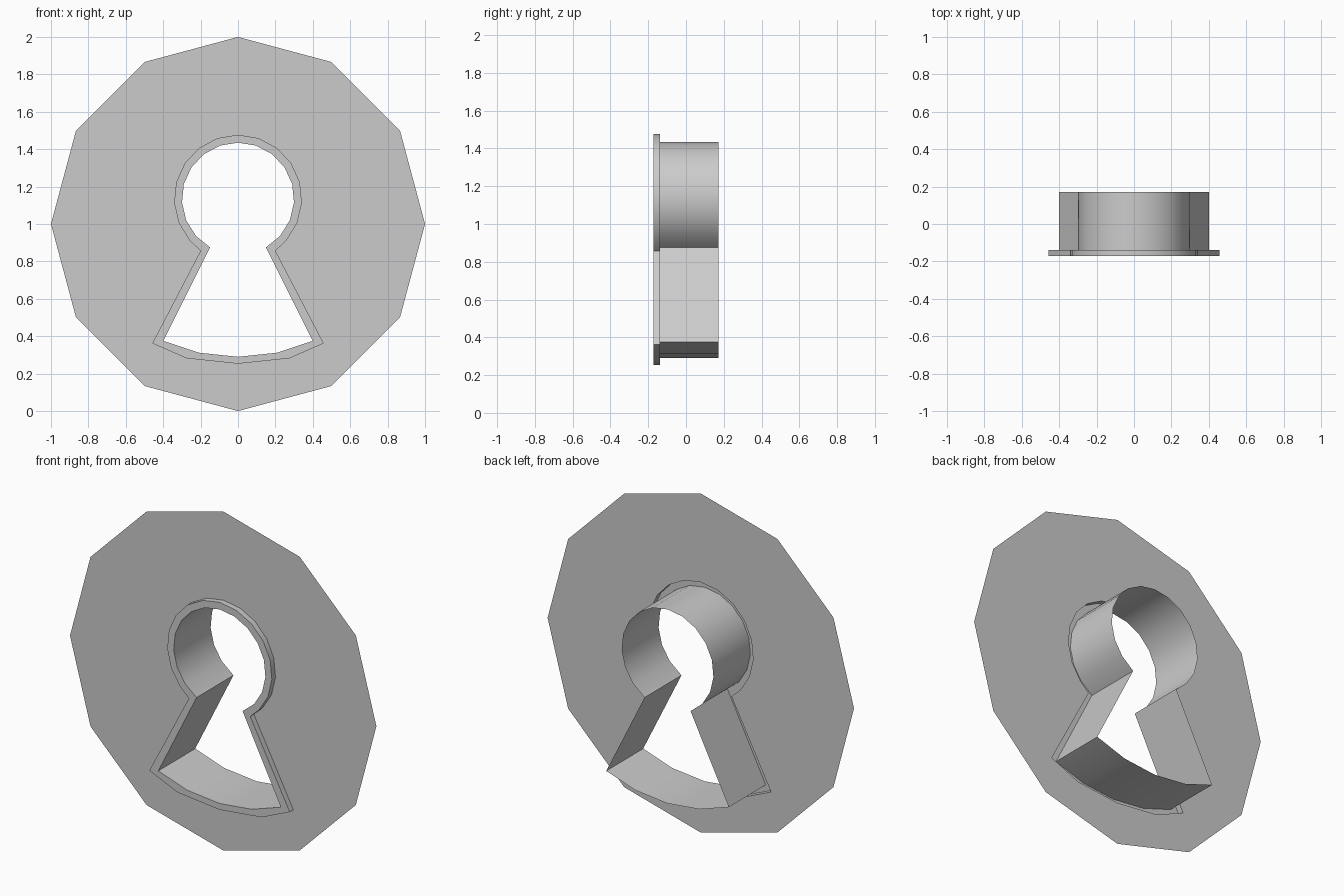
import bpy, bmesh, math

if "Cube" in bpy.data.objects:
    bpy.data.objects.remove(bpy.data.objects["Cube"])

FRONT, PLATE_Y, BACK = -0.172, -0.138, 0.172
CENTRE_Z = 1.135
STEPS = 16


def keyhole(radius, neck, mid, corner, bottom):
    """Keyhole outline, counter-clockwise seen from the front."""
    pts = [neck]
    for i in range(1, STEPS):
        a = math.radians(-60 + 300 * i / STEPS)
        pts.append((radius * math.cos(a), CENTRE_Z + radius * math.sin(a)))
    left = [neck, corner, mid]
    pts += [(-x, z) for x, z in left]
    pts += [(0, bottom), mid, corner]
    return pts


def finish(bm, name):
    mesh = bpy.data.meshes.new(name)
    bm.to_mesh(mesh)
    bm.free()
    obj = bpy.data.objects.new(name, mesh)
    bpy.context.collection.objects.link(obj)
    return obj


def add_loop(bm, pts, y):
    return [bm.verts.new((x, y, z)) for x, z in pts]


inner = keyhole(0.30, (0.15, 0.875), (0.21, 0.312), (0.40, 0.375), 0.29)
outer = keyhole(0.342, (0.20, 0.857), (0.275, 0.282), (0.458, 0.362), 0.253)

# Twelve-sided backing plate with a keyhole opening
bm = bmesh.new()
rim = [(math.sin(math.tau * i / 12), 1 + math.cos(math.tau * i / 12)) for i in range(12)]
edges = []
for pts in (rim, outer):
    vs = add_loop(bm, pts, PLATE_Y)
    edges += [bm.edges.new((vs[i], vs[(i + 1) % len(vs)])) for i in range(len(vs))]
bmesh.ops.triangle_fill(bm, edges=edges, use_beauty=True, use_dissolve=False)
bm.normal_update()
for f in bm.faces:
    if f.normal.y > 0:
        f.normal_flip()
finish(bm, "backing_plate")

# Raised keyhole rim and the tunnel running back from it
bm = bmesh.new()
loops = [add_loop(bm, p, y) for p, y in
         ((outer, PLATE_Y), (outer, FRONT), (inner, FRONT), (inner, BACK))]
for a, b in zip(loops, loops[1:]):
    for i in range(len(a)):
        j = (i + 1) % len(a)
        bm.faces.new((a[i], a[j], b[j], b[i]))
trim = finish(bm, "keyhole_tunnel")
bpy.context.view_layer.objects.active = trim
trim.select_set(True)
bpy.ops.object.shade_smooth_by_angle(angle=math.radians(30))
